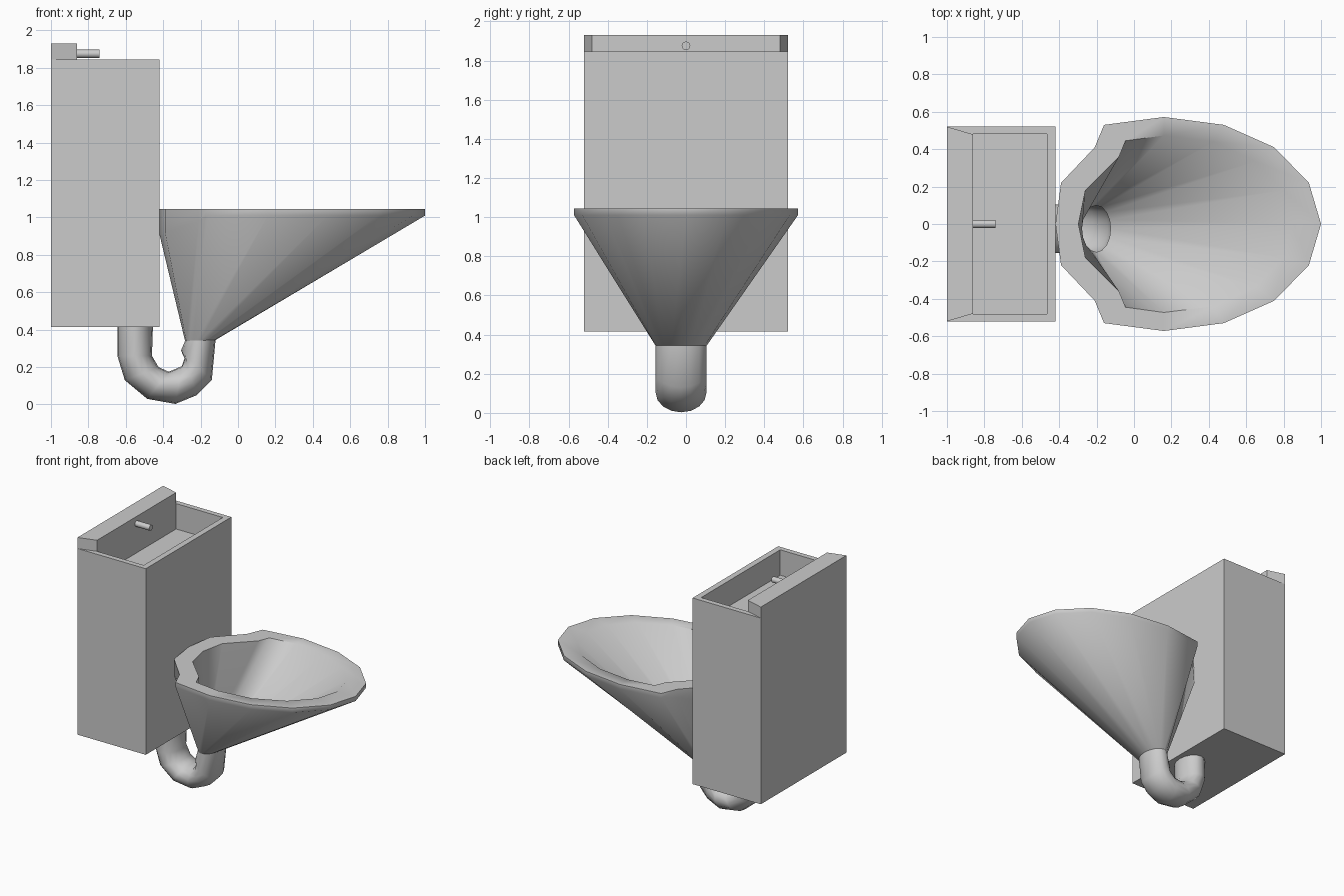
import bpy, bmesh, math

if "Cube" in bpy.data.objects:
    bpy.data.objects.remove(bpy.data.objects["Cube"])

SIDES = 16


def loft(name, rings, cap_first=True, cap_last=True, smooth=None):
    """Skin a list of closed rings that share a vertex count."""
    bm = bmesh.new()
    loops = [[bm.verts.new(p) for p in ring] for ring in rings]
    n = len(loops[0])
    for a, b in zip(loops, loops[1:]):
        for i in range(n):
            j = (i + 1) % n
            bm.faces.new((a[i], a[j], b[j], b[i]))
    if cap_first:
        bm.faces.new(loops[0][::-1])
    if cap_last:
        bm.faces.new(loops[-1])
    bmesh.ops.recalc_face_normals(bm, faces=bm.faces)
    mesh = bpy.data.meshes.new(name)
    bm.to_mesh(mesh)
    bm.free()
    obj = bpy.data.objects.new(name, mesh)
    bpy.context.collection.objects.link(obj)
    if smooth:
        bpy.ops.object.select_all(action='DESELECT')
        obj.select_set(True)
        bpy.context.view_layer.objects.active = obj
        bpy.ops.object.shade_smooth_by_angle(angle=math.radians(smooth))
    return obj


def quad(x0, x1, y0, y1, z):
    """Trapezoid in plan: half width y0 at x0, y1 at x1."""
    return [(x0, -y0, z), (x1, -y1, z), (x1, y1, z), (x0, y0, z)]


def pipe_ring(outer, inner, half_y=0.13, y=-0.025):
    """Elliptical pipe section between two points of the side profile."""
    (xo, zo), (xi, zi) = outer, inner
    ring = []
    for k in range(SIDES):
        a = math.tau * k / SIDES
        t = (1 + math.cos(a)) / 2
        ring.append((xi + (xo - xi) * t, y + half_y * math.sin(a),
                     zi + (zo - zi) * t))
    return ring


def rim_ring(half, zs):
    """Mirror half of the rim outline over y = 0."""
    pts = [(x, y, z) for (x, y), z in zip(half, zs)]
    return pts + [(x, -y, z) for x, y, z in pts[-2:0:-1]]


# Tank with an open recess on top
loft("tank", [quad(-1, -0.42, 0.52, 0.52, 0.415),
              quad(-1, -0.42, 0.52, 0.52, 1.845),
              quad(-0.862, -0.465, 0.48, 0.48, 1.845),
              quad(-0.862, -0.465, 0.48, 0.48, 1.65)])

# Raised ledge along the back of the tank
loft("tank_back_ledge", [quad(-1, -0.862, 0.52, 0.48, 1.845),
                         quad(-1, -0.862, 0.52, 0.48, 1.93)], cap_first=False)

# Flush lever
lever = [[(x, 0.022 * math.cos(math.tau * k / 16),
           1.875 + 0.022 * math.sin(math.tau * k / 16)) for k in range(16)]
         for x in (-0.87, -0.74)]
loft("flush_lever", lever, smooth=40)

# U-shaped drain pipe: outer and inner side profiles
outer = [(-0.645, 0.415), (-0.645, 0.26), (-0.605, 0.13), (-0.485, 0.03),
         (-0.335, 0.003), (-0.22, 0.05), (-0.14, 0.13), (-0.12, 0.345)]
inner = [(-0.455, 0.415), (-0.46, 0.26), (-0.425, 0.20), (-0.37, 0.175),
         (-0.30, 0.205), (-0.285, 0.25), (-0.305, 0.288), (-0.283, 0.34)]
loft("drain_pipe", [pipe_ring(o, i) for o, i in zip(outer, inner)],
     cap_last=False, smooth=60)

# Bowl: funnel outside, flat rim, funnel inside down to the pipe mouth
rim_out = [(1, 0), (0.935, 0.22), (0.75, 0.41), (0.48, 0.53), (0.16, 0.572),
           (-0.16, 0.53), (-0.21, 0.41), (-0.39, 0.22), (-0.42, 0)]
rim_in = [(0.85, 0), (0.80, 0.18), (0.65, 0.335), (0.425, 0.44), (0.16, 0.473),
          (-0.045, 0.445), (-0.08, 0.36), (-0.26, 0.18), (-0.297, 0)]
lower = [1.01] * 6 + [0.98, 0.92, 0.91]
loft("bowl", [pipe_ring(outer[-1], inner[-1]),
              rim_ring(rim_out, lower),
              rim_ring(rim_out, [1.045] * 9),
              rim_ring(rim_in, [1.045] * 9),
              pipe_ring((-0.125, 0.36), (-0.278, 0.355), 0.125)],
     cap_first=False, cap_last=False, smooth=60)
